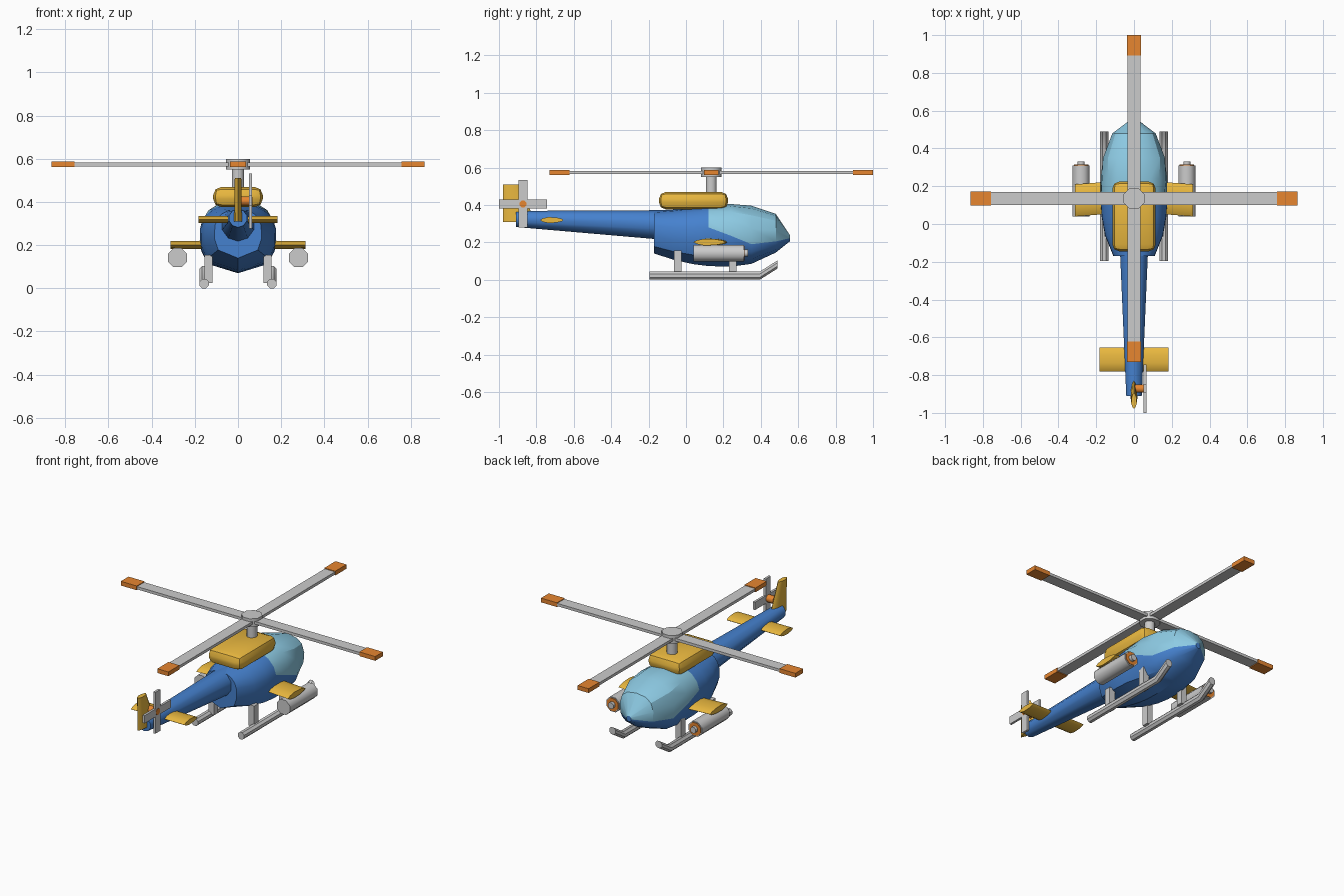
import bpy, bmesh
from math import sin, cos, pi, radians
from mathutils import Vector

if "Cube" in bpy.data.objects:
    bpy.data.objects.remove(bpy.data.objects["Cube"])


def material(name, rgb):
    m = bpy.data.materials.new(name)
    m.diffuse_color = (*rgb, 1)
    m.use_nodes = True
    m.node_tree.nodes["Principled BSDF"].inputs["Base Color"].default_value = m.diffuse_color
    return m


BLUE = material("blue", (0.06, 0.22, 0.62))
GLASS = material("glass", (0.27, 0.60, 0.78))
YELLOW = material("yellow", (0.82, 0.48, 0.05))
ORANGE = material("orange", (0.80, 0.24, 0.03))


def finish(name, bm, mats=(), angle=40):
    bmesh.ops.recalc_face_normals(bm, faces=bm.faces)
    me = bpy.data.meshes.new(name)
    bm.to_mesh(me)
    bm.free()
    ob = bpy.data.objects.new(name, me)
    bpy.context.collection.objects.link(ob)
    for m in mats:
        if m:
            me.materials.append(m)
    bpy.ops.object.select_all(action='DESELECT')
    ob.select_set(True)
    bpy.context.view_layer.objects.active = ob
    bpy.ops.object.shade_smooth_by_angle(angle=radians(angle))
    return ob


def loft(name, rings, mats=(), angle=40, pick=None):
    """Skin a list of equal-length closed rings and cap both ends."""
    bm = bmesh.new()
    vs = [[bm.verts.new(p) for p in r] for r in rings]
    n = len(rings[0])
    for i in range(len(vs) - 1):
        for j in range(n):
            k = (j + 1) % n
            f = bm.faces.new((vs[i][j], vs[i][k], vs[i + 1][k], vs[i + 1][j]))
            if pick:
                f.material_index = pick(i, j)
    bm.faces.new(vs[0])
    bm.faces.new(vs[-1])
    return finish(name, bm, mats, angle)


def ring(centre, r, axis, n=8):
    """Polygon ring with flat sides facing the axes."""
    c = Vector(centre)
    out = []
    for i in range(n):
        a = 2 * pi * (i + 0.5) / n
        u, v = r * cos(a), r * sin(a)
        out.append(c + Vector({'x': (0, u, v), 'y': (u, 0, v), 'z': (u, v, 0)}[axis]))
    return out


def rod(name, a, b, r, axis, mat=None, n=8):
    return loft(name, [ring(a, r, axis, n), ring(b, r, axis, n)], [mat], 50)


def box(name, centre, size, mat=None, bevel=0, segments=1):
    bm = bmesh.new()
    bmesh.ops.create_cube(bm, size=1)
    for v in bm.verts:
        v.co = Vector([v.co[i] * size[i] + centre[i] for i in range(3)])
    if bevel:
        bmesh.ops.bevel(bm, geom=bm.edges[:], offset=bevel, segments=segments,
                        affect='EDGES', profile=0.5)
    return finish(name, bm, [mat])


FOIL = [(0, 0), (.12, .6), (.35, 1), (.7, .85), (.92, .45), (1, 0)]
FOIL += [(c, -t) for c, t in FOIL[-2:0:-1]]


def foil(y0, y1, half):
    return [(y0 + (y1 - y0) * c, t * half) for c, t in FOIL]


# Fuselage: y, half width, bottom, top, height of the window line
SECTIONS = [(-.17, .11, .14, .365, .29), (-.06, .155, .105, .375, .28),
            (.04, .173, .083, .388, .28), (.12, .178, .073, .395, .28),
            (.24, .176, .07, .405, .235), (.35, .165, .085, .396, .19),
            (.48, .115, .145, .352, .205), (.555, .015, .205, .24, .222)]


def body_ring(y, w, b, t, line):
    zs = [t + (line - t) * f for f in (0, .07, .25, .6, 1)]
    zs += [line + (b - line) * f for f in (.4, .75, 1)]
    half = []
    for z in zs:
        s = abs((z - (b + t) / 2) / ((t - b) / 2))
        half.append((w * max(0, 1 - s ** 2.5) ** 0.4, z))
    half[0], half[-1] = (0, t), (0, b)
    pts = half + [(-x, z) for x, z in half[-2:0:-1]]
    return [(x, y, z) for x, z in pts]


loft("fuselage", [body_ring(*s) for s in SECTIONS], [BLUE, GLASS], 30,
     lambda i, j: int(i >= 3 and (j < 4 or j >= 10)))

# Tail boom
loft("tail_boom", [ring((0, -.91, .325), .043, 'y', 10),
                   ring((0, -.10, .292), .08, 'y', 10)], [BLUE])

# Engine cover
box("engine_cover", (0, .04, .423), (.23, .37, .094), YELLOW, .038, 2)

# Main rotor
RY, RZ = .135, .574
rod("rotor_mast", (0, RY, .45), (0, RY, .56), .031, 'z')
rod("rotor_hub", (0, RY, .55), (0, RY, .6), .06, 'z')
box("rotor_blades_across", (0, RY, RZ), (1.56, .07, .017))
box("rotor_blades_along", (0, RY, RZ), (.07, 1.56, .017))
for s in (-1, 1):
    box("blade_tip_across", (s * .811, RY, RZ), (.108, .075, .026), ORANGE)
    box("blade_tip_along", (0, RY + s * .811, RZ), (.075, .108, .026), ORANGE)

# Stub wings, pods and landing skids on both sides
for s in (-1, 1):
    loft("stub_wing", [[(s * x, y, z + .201) for y, z in foil(a, b, t)]
                       for x, a, b, t in ((.12, .055, .225, .02), (.312, .04, .21, .018))],
         [YELLOW])
    px, pz = s * .28, .142
    rod("rocket_pod", (px, .04, pz), (px, .31, pz), .048, 'y')
    rod("pod_ring", (px, .30, pz), (px, .314, pz), .041, 'y', ORANGE)
    rod("pod_nozzle", (px, .30, pz), (px, .332, pz), .02, 'y')

    sx = s * .157
    loft("skid", [ring((sx, y, z), .0235, 'y')
                  for y, z in ((-.195, .022), (.395, .022), (.49, .082))])
    for y in (-.045, .25):
        box("skid_strut", (s * .137, y, .09), (.038, .04, .13))

# Tailplane and fin
loft("tailplane", [[(x, y, z + .319) for y, z in foil(-.78, -.655, .016)]
                   for x in (-.182, .182)], [YELLOW])
loft("tail_fin", [[(x, y, z) for y, x in foil(-.978, front, t)]
                  for z, front, t in ((.31, -.805, .018), (.51, -.895, .015))], [YELLOW])

# Tail rotor
TY, TZ = -.872, .405
rod("tail_rotor_hub", (.005, TY, TZ), (.056, TY, TZ), .023, 'x', ORANGE)
box("tail_rotor_upright", (.058, TY, TZ), (.014, .048, .254))
box("tail_rotor_level", (.058, TY, TZ), (.014, .256, .048))
rod("tail_rotor_cap", (.056, TY, TZ), (.067, TY, TZ), .02, 'x', ORANGE)
